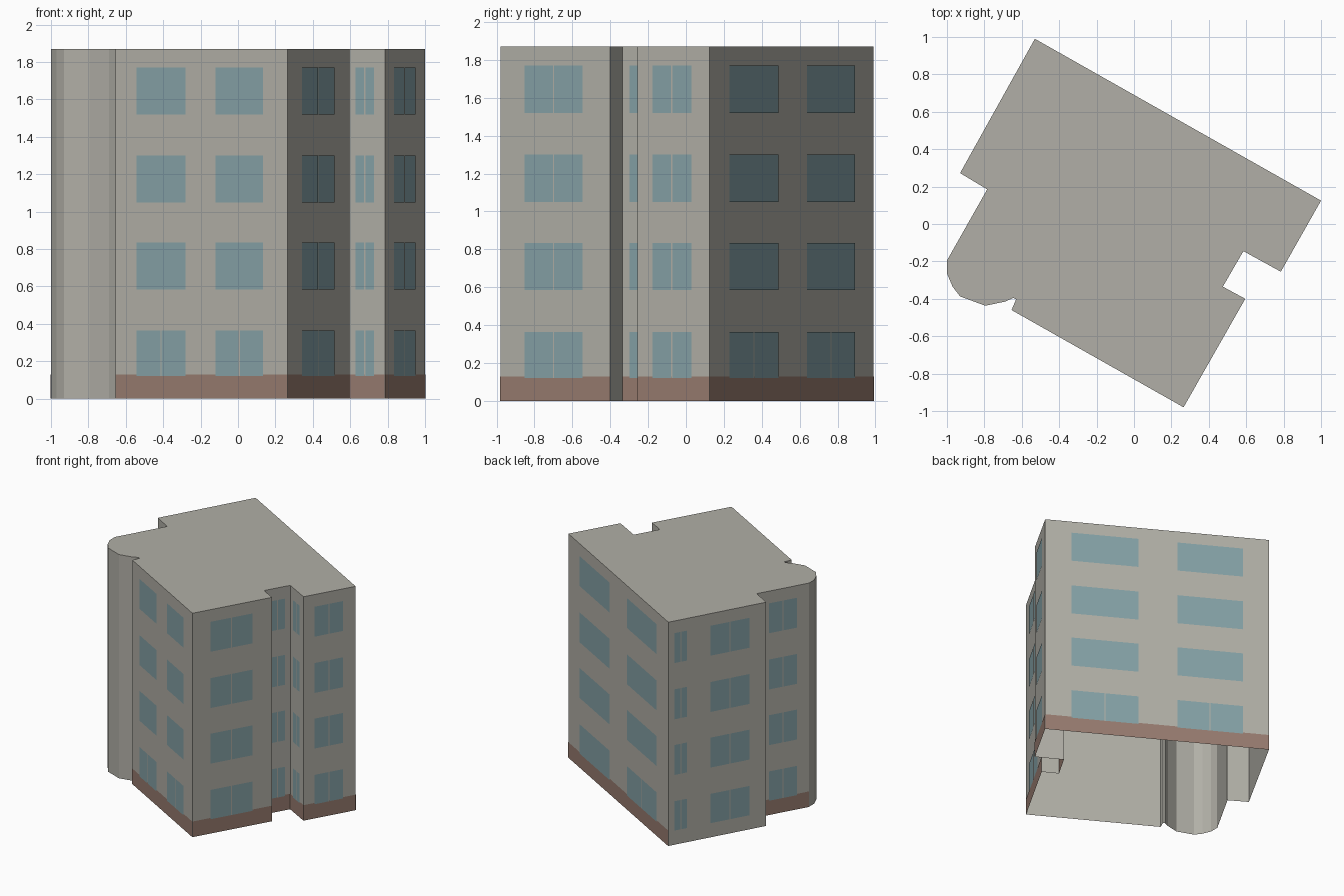
import bpy
from mathutils import Vector

cube = bpy.data.objects.get("Cube")
if cube:
    bpy.data.objects.remove(cube, do_unlink=True)

HEIGHT = 1.87
PLINTH = 0.13
FLOORS = [(0.12, 0.365), (0.585, 0.835), (1.05, 1.30), (1.52, 1.77)]
GAP = 0.008


def material(name, color):
    m = bpy.data.materials.new(name)
    m.diffuse_color = (*color, 1)
    m.use_nodes = True
    m.node_tree.nodes["Principled BSDF"].inputs["Base Color"].default_value = (*color, 1)
    return m


def mesh_object(name, verts, faces, mat):
    mesh = bpy.data.meshes.new(name)
    mesh.from_pydata(verts, [], faces)
    mesh.materials.append(mat)
    mesh.update()
    obj = bpy.data.objects.new(name, mesh)
    bpy.context.collection.objects.link(obj)
    return obj


grey = material("warm grey render", (0.44, 0.43, 0.385))
blue = material("window blue", (0.235, 0.36, 0.385))
brown = material("plinth brown", (0.31, 0.2, 0.16))

# Footprint, clockwise from above: corners, then the rounded bay
A, B, C, D = (-0.53, 0.99), (1.0, 0.125), (0.785, -0.255), (0.585, -0.145)
E, F, G, H = (0.475, -0.335), (0.595, -0.40), (0.265, -0.98), (-0.655, -0.46)
K, L, M = (-1.0, -0.195), (-0.785, 0.185), (-0.93, 0.272)
BAY = [(-0.63, -0.402), (-0.645, -0.395), (-0.69, -0.415), (-0.795, -0.437),
       (-0.93, -0.387), (-0.97, -0.335), (-1.0, -0.265)]
outline = [A, B, C, D, E, F, G, H, *BAY, K, L, M]

# Walls and flat roof, open underneath
n = len(outline)
verts = [(x, y, z) for z in (0, HEIGHT) for x, y in outline]
faces = [((i + 1) % n, i, i + n, (i + 1) % n + n) for i in range(n)]
faces.append(tuple(reversed(range(n, 2 * n))))
mesh_object("walls_and_roof", verts, faces, grey)


def plate(store, a, b, start, end, low, high, offset):
    """Add an outward facing rectangle on wall a-b, between two distances along it."""
    a, b = Vector((*a, 0)), Vector((*b, 0))
    along = (b - a).normalized()
    out = Vector((-along.y, along.x, 0)) * offset
    base = len(store[0])
    for dist, z in ((end, low), (start, low), (start, high), (end, high)):
        store[0].append(a + along * dist + out + Vector((0, 0, z)))
    store[1].append(tuple(range(base, base + 4)))


# Each wall: ends, plinth, panes divided on every floor, window spans as fractions
walls = [
    ("back", A, B, True, False, [(0.116, 0.41), (0.584, 0.884)]),
    ("left_side", B, C, True, True, [(0.25, 0.79)]),
    ("left_notch_front", C, D, True, True, [(0.275, 0.775)]),
    ("left_notch_side", D, E, True, True, [(0.21, 0.79)]),
    ("left_front_side", F, G, True, True, [(0.25, 0.776)]),
    ("front", G, H, True, False, [(0.14, 0.418), (0.592, 0.875)]),
    ("right_recess", K, L, True, True, [(0.23, 0.77)]),
    ("right_side", M, A, False, True, [(0.17, 0.57), (0.81, 0.94)]),
]

for name, a, b, has_plinth, always_split, spans in walls:
    length = (Vector(b) - Vector(a)).length
    # Painted plinth band
    if has_plinth:
        band = ([], [])
        plate(band, a, b, 0, length, 0, PLINTH, 0.002)
        mesh_object(name + "_plinth", *band, brown)
    # Windows, one or two panes wide
    panes = ([], [])
    for floor, (low, high) in enumerate(FLOORS):
        for s, e in spans:
            s, e = s * length, e * length
            if always_split or floor == 0:
                mid = (s + e) / 2
                plate(panes, a, b, s, mid - GAP / 2, low, high, 0.004)
                plate(panes, a, b, mid + GAP / 2, e, low, high, 0.004)
                # Mullion covers the plinth between the panes
                if floor == 0 and has_plinth:
                    strip = ([], [])
                    plate(strip, a, b, mid - GAP / 2, mid + GAP / 2, low, high, 0.003)
                    mesh_object(name + "_mullion", *strip, grey)
            else:
                plate(panes, a, b, s, e, low, high, 0.004)
    mesh_object(name + "_windows", *panes, blue)
